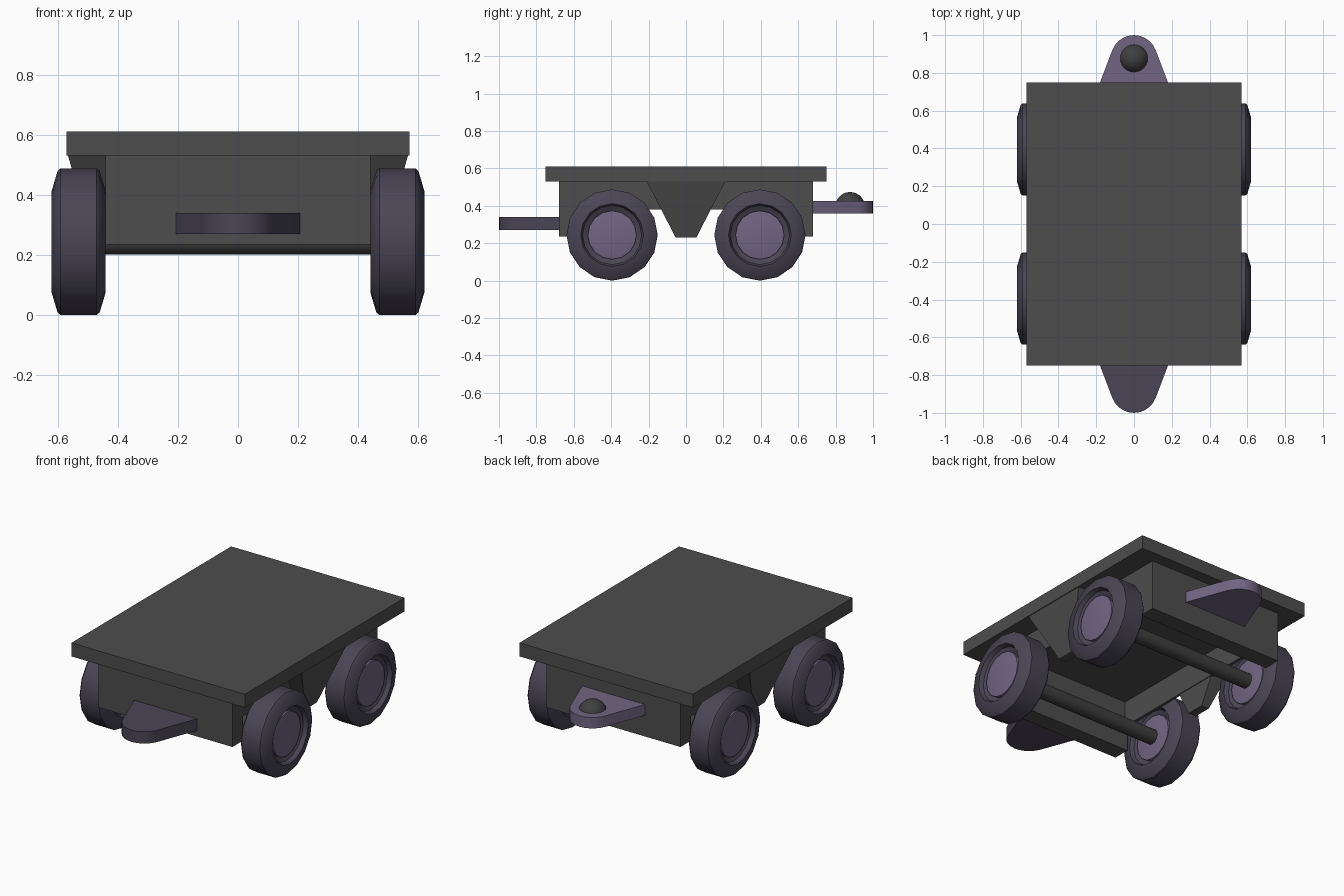
import bpy, bmesh, math
from mathutils import Vector

if "Cube" in bpy.data.objects:
    bpy.data.objects.remove(bpy.data.objects["Cube"])


def material(name, rgb):
    m = bpy.data.materials.new(name)
    m.diffuse_color = (*rgb, 1)
    m.use_nodes = True
    m.node_tree.nodes["Principled BSDF"].inputs["Base Color"].default_value = m.diffuse_color
    return m


GREY = material("deck grey", (0.075, 0.075, 0.075))
DARK = material("axle grey", (0.05, 0.05, 0.052))
RUBBER = material("dark violet rubber", (0.068, 0.060, 0.092))
VIOLET = material("violet", (0.165, 0.130, 0.225))


def finish(name, bm, mats, smooth=None):
    bmesh.ops.recalc_face_normals(bm, faces=bm.faces)
    mesh = bpy.data.meshes.new(name)
    bm.to_mesh(mesh)
    bm.free()
    for m in mats:
        mesh.materials.append(m)
    ob = bpy.data.objects.new(name, mesh)
    bpy.context.collection.objects.link(ob)
    if smooth:
        bpy.ops.object.select_all(action='DESELECT')
        ob.select_set(True)
        bpy.context.view_layer.objects.active = ob
        bpy.ops.object.shade_smooth_by_angle(angle=math.radians(smooth))
    return ob


def box(name, lo, hi, mat):
    bm = bmesh.new()
    bmesh.ops.create_cube(bm, size=1)
    for v in bm.verts:
        v.co = Vector([lo[i] if v.co[i] < 0 else hi[i] for i in range(3)])
    return finish(name, bm, [mat])


def loft(name, bottom, top, mat, smooth=None):
    """Closed solid between two matching loops."""
    bm = bmesh.new()
    a = [bm.verts.new(p) for p in bottom]
    b = [bm.verts.new(p) for p in top]
    bm.faces.new(a)
    bm.faces.new(b)
    n = len(a)
    for i in range(n):
        bm.faces.new((a[i], a[(i + 1) % n], b[(i + 1) % n], b[i]))
    return finish(name, bm, [mat], smooth)


def lathe_x(name, profile, centre, sides, mats, rule=None, smooth=35):
    """Revolve (x, radius) points around the x axis, capping both ends."""
    bm = bmesh.new()
    rings = []
    for x, r in profile:
        rings.append([bm.verts.new((centre[0] + x,
                                    centre[1] + r * math.sin(math.tau * i / sides),
                                    centre[2] + r * math.cos(math.tau * i / sides)))
                      for i in range(sides)])
    for k in range(len(rings) - 1):
        for i in range(sides):
            j = (i + 1) % sides
            f = bm.faces.new((rings[k][i], rings[k][j], rings[k + 1][j], rings[k + 1][i]))
            f.material_index = rule(k) if rule else 0
    for ring, k in ((rings[0], 0), (rings[-1], len(rings) - 2)):
        f = bm.faces.new(ring)
        f.material_index = rule(k) if rule else 0
    return finish(name, bm, mats, smooth)


# Flat deck
box("deck", (-0.57, -0.75, 0.53), (0.57, 0.75, 0.61), GREY)

# Underframe: deep end beams, shallow side rails and tapered side brackets
for s, end in ((-1, "front"), (1, "back")):
    y0, y1 = sorted((s * 0.58, s * 0.68))
    box(end + "_beam", (-0.44, y0, 0.235), (0.44, y1, 0.53), GREY)
for s, side in ((-1, "left"), (1, "right")):
    x0, x1 = sorted((s * 0.425, s * 0.44))
    box(side + "_rail", (x0, -0.58, 0.38), (x1, 0.58, 0.53), GREY)
    loft(side + "_bracket",
         [(s * x, y, 0.23) for x, y in ((0.43, -0.055), (0.48, -0.055), (0.48, 0.055), (0.43, 0.055))],
         [(s * x, y, 0.53) for x, y in ((0.43, -0.21), (0.565, -0.21), (0.565, 0.21), (0.43, 0.21))],
         GREY)

# Wheels: chamfered tyre, shallow recess and raised hub on both faces
half = [(0.07, 0.118), (0.067, 0.13), (0.05, 0.13), (0.065, 0.158),
        (0.09, 0.168), (0.07, 0.235), (0.06, 0.244)]
wheel_profile = [(-x, r) for x, r in half] + half[::-1]
for sy, end in ((-1, "front"), (1, "back")):
    for sx, side in ((-1, "left"), (1, "right")):
        lathe_x(end + "_" + side + "_wheel", wheel_profile, (sx * 0.53, sy * 0.395, 0.244), 16,
                [RUBBER, VIOLET], lambda k: 1 if k < 2 or k > 10 else 0)
    lathe_x(end + "_axle", [(-0.47, 0.043), (0.47, 0.043)], (0, sy * 0.395, 0.244), 16, [DARK])


# Coupling plates: tapered tongues with a rounded tip
def coupling(name, s, z0, z1, mat):
    tip = [(0.123 * math.cos(a), 0.877 + 0.123 * math.sin(a))
           for a in (math.radians(20 + 14 * i) for i in range(11))]
    outline = [(0.21, 0.67)] + tip + [(-0.21, 0.67)]
    loft(name, [(x, s * y, z0) for x, y in outline],
         [(x, s * y, z1) for x, y in outline], mat, 35)


coupling("front_coupling", -1, 0.27, 0.34, RUBBER)
coupling("back_coupling", 1, 0.36, 0.425, VIOLET)

# Ball on the back coupling, cut flush with the plate's underside
bm = bmesh.new()
bmesh.ops.create_uvsphere(bm, u_segments=24, v_segments=14, radius=0.079)
for v in bm.verts:
    v.co += Vector((0, 0.877, 0.395))
    v.co.z = max(v.co.z, 0.365)
finish("coupling_ball", bm, [DARK], 40)
